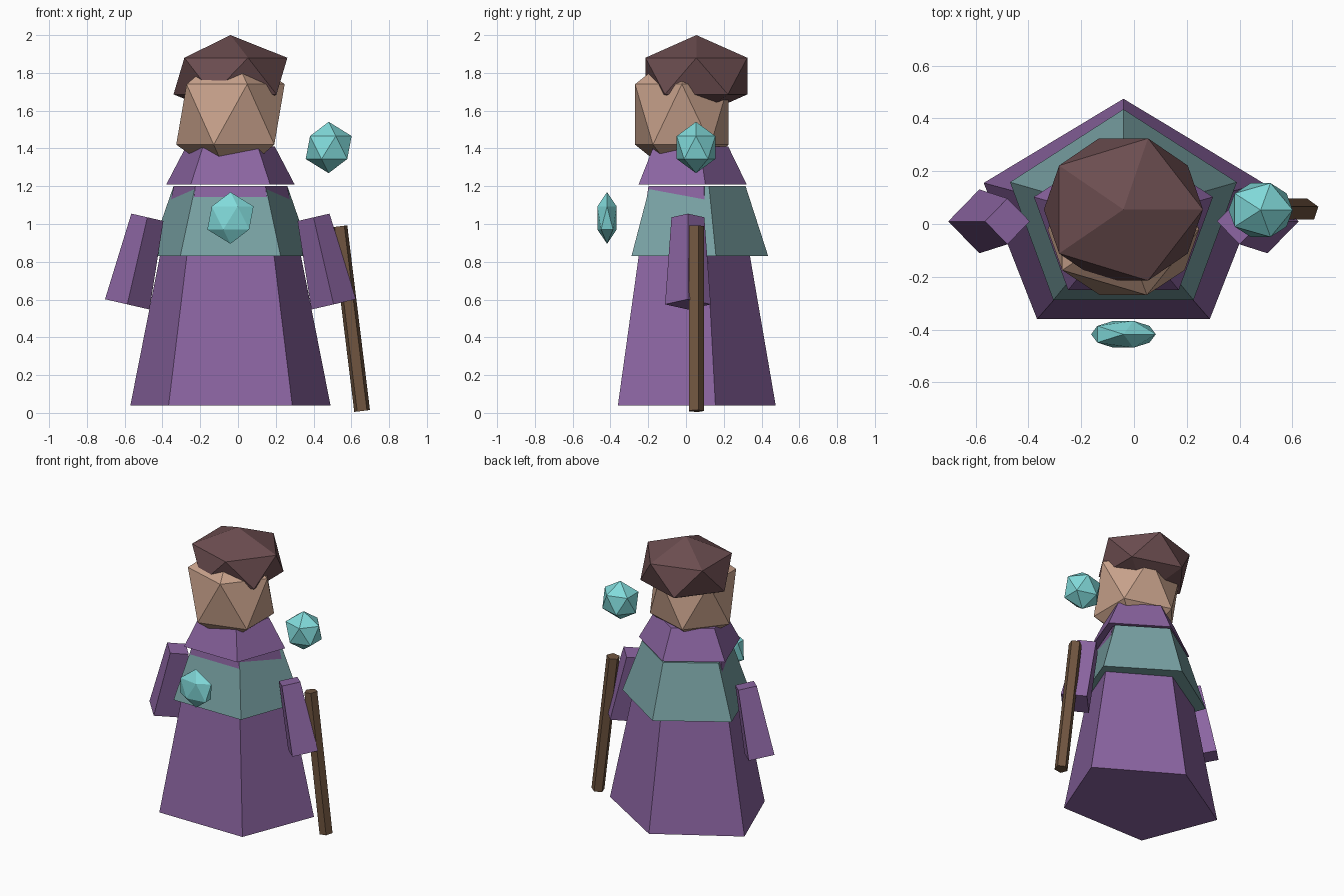
import bpy
from math import radians

if "Cube" in bpy.data.objects:
    bpy.data.objects.remove(bpy.data.objects["Cube"])

CX = -0.04  # axis of the figure


def material(name, rgb):
    m = bpy.data.materials.new(name)
    m.diffuse_color = (*rgb, 1)
    m.use_nodes = True
    m.node_tree.nodes["Principled BSDF"].inputs["Base Color"].default_value = m.diffuse_color
    return m


PURPLE = material("purple_cloth", (0.26, 0.13, 0.36))
TEAL = material("teal_cloth", (0.19, 0.36, 0.37))
SKIN = material("skin", (0.58, 0.36, 0.26))
HAIR = material("dark_hair", (0.15, 0.075, 0.08))
GEM = material("crystal", (0.22, 0.70, 0.70))
WOOD = material("wood", (0.16, 0.09, 0.05))


def finish(name, mat, scale=(1, 1, 1)):
    ob = bpy.context.object
    ob.name = name
    ob.scale = scale
    ob.data.materials.append(mat)
    return ob


def frustum(name, mat, sides, r1, r2, loc, depth, tilt=0.0, y_scale=1.0):
    bpy.ops.mesh.primitive_cone_add(vertices=sides, radius1=r1, radius2=r2, depth=depth,
                                    location=loc, rotation=(0, radians(tilt), 0))
    return finish(name, mat, (1, y_scale, 1))


def skirt(name, mat, z0, z1, r1, r2, y, y_scale):
    return frustum(name, mat, 5, r1, r2, (CX, y, (z0 + z1) / 2), z1 - z0, 0, y_scale)


def ball(name, mat, loc, radii):
    bpy.ops.mesh.primitive_ico_sphere_add(subdivisions=1, radius=1, location=loc)
    return finish(name, mat, radii)


# Layered five-sided clothing
skirt("robe", PURPLE, 0.04, 1.20, 0.557, 0.316, 0.013, 0.829)
skirt("tunic", TEAL, 0.83, 1.20, 0.452, 0.317, 0.035, 0.885)
skirt("collar", PURPLE, 1.21, 1.41, 0.357, 0.247, 0.005, 0.885)

# Head and hair
ball("head", SKIN, (CX, -0.022, 1.58), (0.321, 0.291, 0.358))
ball("hair", HAIR, (CX, 0.055, 1.783), (0.337, 0.317, 0.217))

# Four-sided sleeves, mirrored about the figure's axis
for side, label in ((-1, "left"), (1, "right")):
    frustum(label + "_sleeve", PURPLE, 4, 0.121, 0.087,
            (CX + side * 0.493, 0.01, 0.805), 0.473, -side * 13)

# Staff and crystals
frustum("staff", WOOD, 5, 0.044, 0.044, (0.597, 0.052, 0.499), 0.985, -7)
ball("floating_crystal", GEM, (0.48, 0.053, 1.405), (0.136, 0.12, 0.136))
ball("chest_crystal", GEM, (CX, -0.418, 1.032), (0.137, 0.06, 0.137))
